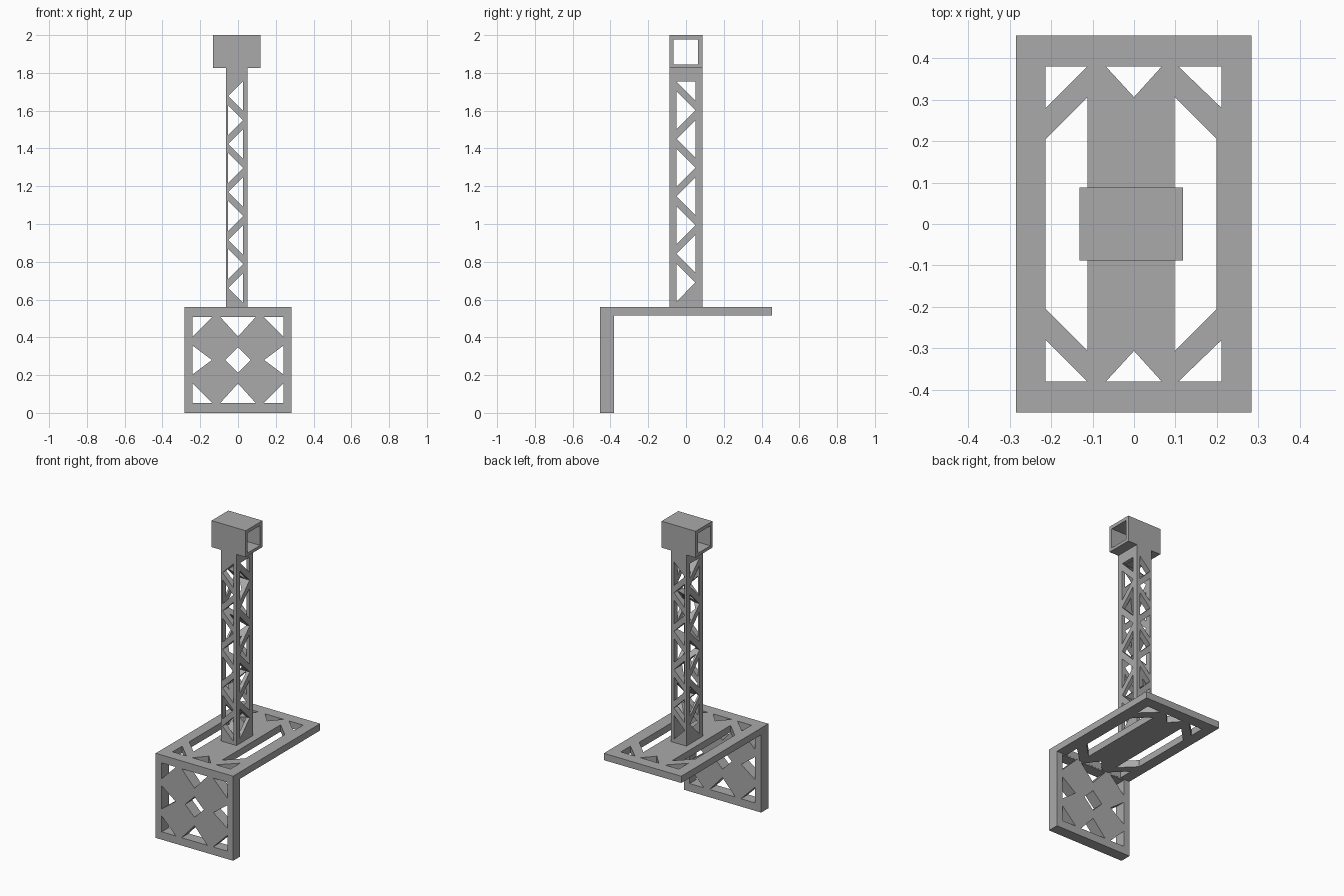
import bpy
import bmesh
from mathutils import Vector

cube = bpy.data.objects.get("Cube")
if cube:
    bpy.data.objects.remove(cube, do_unlink=True)

grey = bpy.data.materials.new("plain grey")
grey.use_nodes = True
colour = (0.4, 0.4, 0.4, 1)
grey.diffuse_color = colour
grey.node_tree.nodes["Principled BSDF"].inputs["Base Color"].default_value = colour

# Each axis maps a flat profile point (a, b) and a depth d into space
PLACE = {
    "x": lambda a, b, d: Vector((d, a, b)),
    "y": lambda a, b, d: Vector((a, d, b)),
    "z": lambda a, b, d: Vector((a, b, d)),
}


def rectangle(a0, a1, b0, b1):
    return [(a0, b0), (a1, b0), (a1, b1), (a0, b1)]


def flip(points):
    """Mirror a profile in its second coordinate."""
    return [(a, -b) for a, b in points]


def cut_plate(name, axis, start, end, outline, holes):
    """Extrude an outline with holes along an axis."""
    place = PLACE[axis]
    bm = bmesh.new()
    for loop in [outline] + holes:
        verts = [bm.verts.new(place(a, b, start)) for a, b in loop]
        for i, v in enumerate(verts):
            bm.edges.new((verts[i - 1], v))
    bmesh.ops.triangle_fill(bm, edges=bm.edges[:], use_beauty=True,
                            normal=place(0, 0, 1))
    top = bmesh.ops.extrude_face_region(bm, geom=bm.faces[:], use_keep_orig=True)
    moved = [g for g in top["geom"] if isinstance(g, bmesh.types.BMVert)]
    bmesh.ops.translate(bm, verts=moved, vec=place(0, 0, end - start))
    bmesh.ops.recalc_face_normals(bm, faces=bm.faces[:])
    mesh = bpy.data.meshes.new(name)
    bm.to_mesh(mesh)
    bm.free()
    mesh.materials.append(grey)
    obj = bpy.data.objects.new(name, mesh)
    bpy.context.collection.objects.link(obj)
    return obj


def truss_holes(a0, a1, first, pitch, count):
    """Triangles pointing in turn to a0 and a1, stepping down the tower."""
    holes = []
    half = a1 - a0
    for i in range(count):
        z = first - i * pitch
        tip, base = (a0, a1) if i % 2 == 0 else (a1, a0)
        holes.append([(tip, z), (base, z - half), (base, z + half)])
    return holes


# Base plate with corner triangles, end notches and two long slots
quarter = [
    [(-0.213, 0.38), (-0.112, 0.38), (-0.213, 0.28)],
    [(0.107, 0.38), (0.211, 0.38), (0.211, 0.28)],
    [(-0.068, 0.38), (0.067, 0.38), (0, 0.306)],
]
slots = [
    [(-0.213, -0.205), (-0.112, -0.306), (-0.112, 0.306), (-0.213, 0.205)],
    [(0.199, -0.205), (0.098, -0.306), (0.098, 0.306), (0.199, 0.205)],
]
cut_plate("base_plate", "z", 0.515, 0.56,
          rectangle(-0.284, 0.283, -0.455, 0.455),
          quarter + [flip(h) for h in quarter] + slots)

# Front plate hanging below, its holes laid out about the middle height
middle = 0.28
holes = [[(-0.068, 0), (0, -0.068), (0.068, 0), (0, 0.068)]]
for s in (-1, 1):
    holes.append([(s * 0.24, -0.076), (s * 0.138, 0), (s * 0.24, 0.076)])
    holes.append([(-0.094, s * 0.228), (0.094, s * 0.228), (0, s * 0.124)])
    for t in (-1, 1):
        holes.append([(s * 0.24, t * 0.228), (s * 0.136, t * 0.228),
                      (s * 0.24, t * 0.124)])
holes = [[(a, b + middle) for a, b in h] for h in holes]
cut_plate("front_plate", "y", -0.455, -0.381,
          rectangle(-0.284, 0.283, 0, 0.515), holes)

# Lattice tower: overlap of a side truss and a front truss
side_holes = truss_holes(-0.05, 0.05, 1.754, 0.152, 8)
side_holes[0] = [(-0.05, 1.754), (0.05, 1.654), (0.05, 1.754)]
tower = cut_plate("lattice_tower", "x", -0.064, 0.05,
                  rectangle(-0.0875, 0.0875, 0.56, 1.825), side_holes)
helper = cut_plate("front_truss_helper", "y", -0.2, 0.2,
                   rectangle(-0.2, 0.2, 0.4, 1.95),
                   truss_holes(-0.052, 0.027, 1.677, 0.127, 9))
helper.hide_render = True
cut = tower.modifiers.new("front truss", "BOOLEAN")
cut.operation = "INTERSECT"
cut.solver = "EXACT"
cut.object = helper
bpy.context.view_layer.update()
shape = bpy.data.meshes.new_from_object(
    tower.evaluated_get(bpy.context.evaluated_depsgraph_get()))
tower.modifiers.clear()
tower.data = shape
bpy.data.objects.remove(helper, do_unlink=True)

# Square sleeve across the top, open at both ends
cut_plate("top_sleeve", "x", -0.132, 0.118,
          rectangle(-0.0875, 0.0875, 1.825, 2),
          [rectangle(-0.067, 0.064, 1.845, 1.977)])
